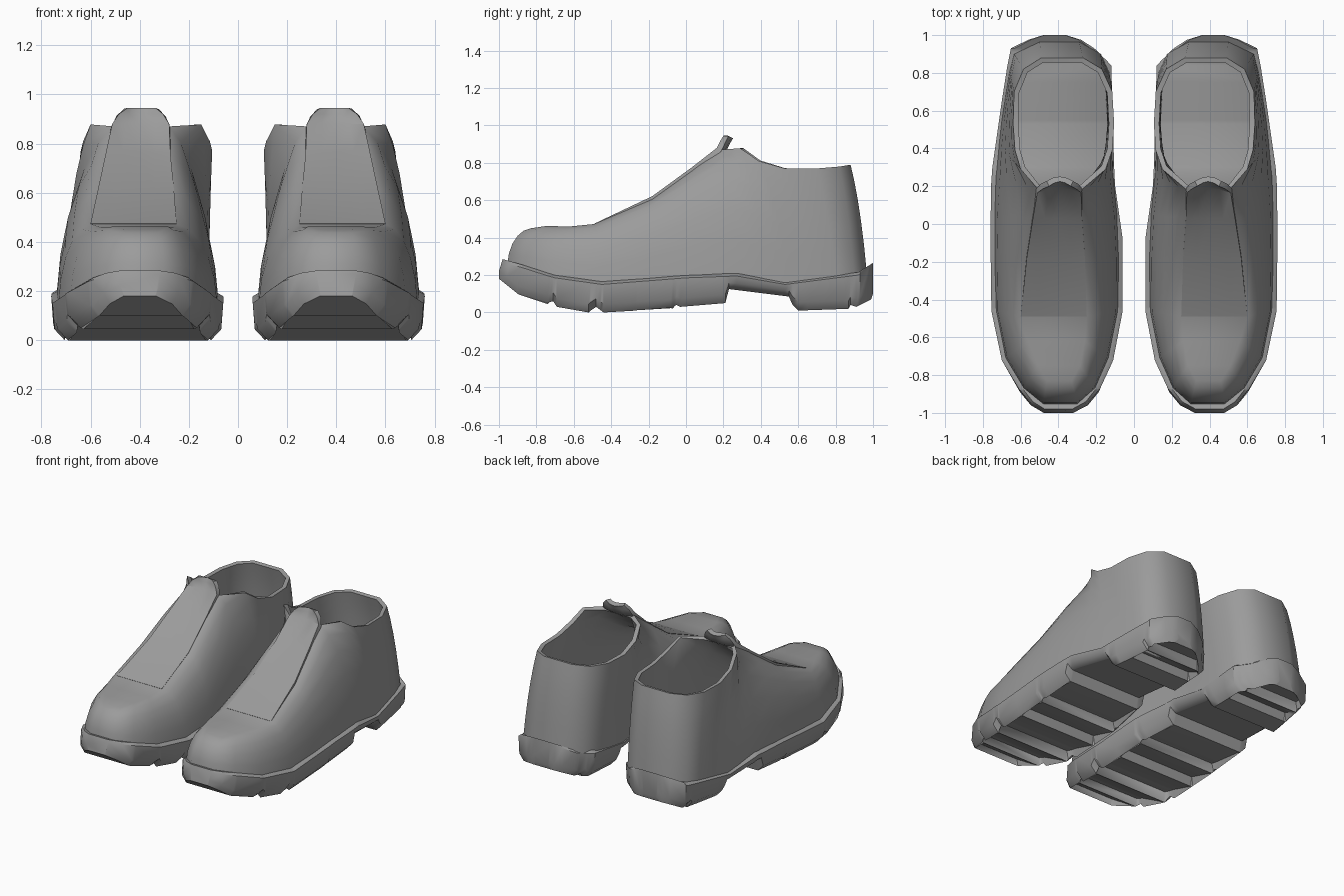
import bpy, bmesh
from math import sin, cos, pi, radians

if "Cube" in bpy.data.objects:
    bpy.data.objects.remove(bpy.data.objects["Cube"])

# Dark grey used by every part
grey = bpy.data.materials.new("dark_grey")
grey.diffuse_color = (.33, .33, .33, 1)
grey.use_nodes = True
grey.node_tree.nodes["Principled BSDF"].inputs["Base Color"].default_value = grey.diffuse_color


def lerp(a, b, t):
    return a + (b - a) * t


def sample(table, y, col):
    """Piecewise linear lookup of a column by the first value of each row."""
    if y <= table[0][0]:
        return table[0][col]
    for a, b in zip(table, table[1:]):
        if y <= b[0]:
            return lerp(a[col], b[col], (y - a[0]) / (b[0] - a[0]))
    return table[-1][col]


def finish(name, verts, faces, thickness=0, angle=35):
    """Make one part, thicken it inwards if asked, mirror it to the other foot."""
    mesh = bpy.data.meshes.new(name)
    mesh.from_pydata(verts, [], faces)
    mesh.materials.append(grey)
    bm = bmesh.new()
    bm.from_mesh(mesh)
    bmesh.ops.recalc_face_normals(bm, faces=bm.faces)
    top = max(bm.faces, key=lambda f: f.calc_center_median().x)
    side = top.normal.x if abs(top.normal.x) > 0.3 else top.normal.z
    if side < 0:
        bmesh.ops.reverse_faces(bm, faces=bm.faces)
    bm.to_mesh(mesh)
    bm.free()
    ob = bpy.data.objects.new(name, mesh)
    bpy.context.collection.objects.link(ob)
    bpy.ops.object.select_all(action='DESELECT')
    ob.select_set(True)
    bpy.context.view_layer.objects.active = ob
    if thickness:
        mod = ob.modifiers.new("thickness", 'SOLIDIFY')
        mod.thickness = thickness
        mod.offset = -1
        bpy.ops.object.modifier_apply(modifier=mod.name)
    mod = ob.modifiers.new("pair", 'MIRROR')
    mod.use_mirror_merge = False
    bpy.ops.object.modifier_apply(modifier=mod.name)
    bpy.ops.object.shade_smooth_by_angle(angle=radians(angle))
    return ob


# Height of the sole rim along the shoe: y, z
rim = [(-1, .285), (-.7, .2), (-.45, .165), (0, .2), (.27, .21),
       (.53, .165), (.92, .215), (1, .265)]

# Sole outline: y, inner x, outer x
outline = [(-1, .32, .48), (-.96, .24, .55), (-.89, .18, .61), (-.72, .11, .70),
           (-.46, .06, .755), (-.08, .06, .76), (.2, .1, .757), (.3, .105, .75),
           (.65, .115, .70), (.84, .12, .67), (.93, .21, .652), (.975, .28, .56),
           (1, .36, .48)]

# Tread: y, edge z, middle z
tread = [(-1, .18, .18), (-.9, .10, .10), (-.89, .095, .14), (-.74, .05, .045),
         (-.73, .055, .10), (-.71, .06, .095), (-.69, .03, .09), (-.52, 0, 0),
         (-.51, .01, .07), (-.48, .03, .065), (-.44, 0, .06), (-.27, .01, .01),
         (-.26, .012, .075), (-.07, .025, .02), (-.06, .035, .085),
         (-.05, .04, .085), (-.03, .03, .08), (.21, .05, .05), (.23, .125, .125),
         (.55, .085, .085), (.57, .04, .04), (.6, .01, .01), (.74, .015, .015),
         (.75, .015, .075), (.87, .02, .02), (.88, .04, .09), (.91, .03, .085),
         (.99, .07, .07), (1, .1, .1)]

# Sole: cross-sections strung along y
ys = sorted({r[0] for t in (rim, outline, tread) for r in t})
verts, faces = [], []
for y in ys:
    xi, xo = sample(outline, y, 1), sample(outline, y, 2)
    zt, ze, zm = sample(rim, y, 1), sample(tread, y, 1), sample(tread, y, 2)
    lo = ze + min(.045, (zt - ze) * .4)
    w = min(1, (xo - xi) / .55)
    half = [(.025, zt), (0, zt - .015), (.008, lo), (.05, ze), (.06, zm)]

    # the rim leans back from the toe end of the sole
    def pos(x, z):
        lean = .02 * (z - lo) / max(zt - lo, .01) if y < -.85 and z > lo else 0
        return (x, y + lean, z)
    verts += [pos(xi + d * w, z) for d, z in half]
    verts += [pos(xo - d * w, z) for d, z in reversed(half)]
S = 10
for i in range(len(ys) - 1):
    for k in range(S):
        a, b = i * S + k, i * S + (k + 1) % S
        faces.append((a, b, b + S, a + S))
faces += [tuple(range(S)), tuple(range((len(ys) - 1) * S, len(ys) * S))]
finish("sole", verts, faces, angle=42)

# Upper stations, toe to heel:
# base y, inner x, outer x | top y, inner x, outer x, z | roundness
stations = [
    (-.955, .30, .48, -.83, .33, .46, .45, .9),
    (-.87, .205, .585, -.75, .285, .51, .462, .9),
    (-.71, .135, .68, -.62, .26, .56, .46, .9),
    (-.46, .085, .73, -.49, .25, .60, .473, .9),
    (-.20, .08, .738, -.18, .26, .575, .605, .85),
    (.05, .09, .738, .03, .275, .54, .755, .8),
    (.25, .11, .732, .18, .28, .505, .87, .7),
    (.42, .115, .715, .29, .15, .60, .878, .55),
    (.55, .115, .70, .39, .115, .63, .81, .4),
    (.68, .12, .68, .53, .105, .64, .77, .35),
    (.80, .13, .66, .70, .115, .635, .77, .3),
    (.90, .175, .635, .82, .17, .585, .78, .3),
    (.965, .29, .50, .88, .27, .49, .79, .3)]

# Upper: columns run round the foot from toe to heel and back
L = 6
order = [(s, 0) for s in stations] + [(s, 1) for s in reversed(stations)]
verts, faces = [], []
for (yb, xi, xo, yt, ti, to, zt, r), outer in order:
    xb, xt = (xo, to) if outer else (xi, ti)
    zb = sample(rim, yb, 1) - .015
    for k in range(L):
        t = k / (L - 1)
        h = lerp(t, 1 - cos(t * pi / 2), r)
        v = lerp(t, sin(t * pi / 2), r)
        verts.append((lerp(xb, xt, h), lerp(yb, yt, h), lerp(zb, zt, v)))
N = len(order)
for j in range(N):
    n = (j + 1) % N
    for k in range(L - 1):
        faces.append((j * L + k, n * L + k, n * L + k + 1, j * L + k + 1))
# Vamp closes the top as far as the collar
for i in range(6):
    a, b = i * L + L - 1, (i + 1) * L + L - 1
    faces.append((a, b, (N - 2 - i) * L + L - 1, (N - 1 - i) * L + L - 1))
finish("upper", verts, faces, thickness=.028, angle=62)

# Tongue: strip over the vamp, raised on the outer side, with a rounded tab:
# y, inner x, outer x, z
rows = [(-.49, .25, .60, .475), (-.18, .26, .568, .622), (.03, .275, .535, .775),
        (.165, .28, .512, .88), (.185, .305, .485, .92), (.2, .335, .45, .945)]
verts, faces = [], []
for i, (y, xi, xo, z) in enumerate(rows):
    bow = .025 if i > 2 else 0
    for k in range(5):
        t = k / 4
        dip = .014 * (1 - t) if i in (1, 2) else 0
        verts.append((lerp(xi, xo, t), y + bow * sin(pi * t), z - dip))
for i in range(len(rows) - 1):
    for k in range(4):
        a = i * 5 + k
        faces.append((a, a + 1, a + 6, a + 5))
finish("tongue", verts, faces, thickness=.03)
